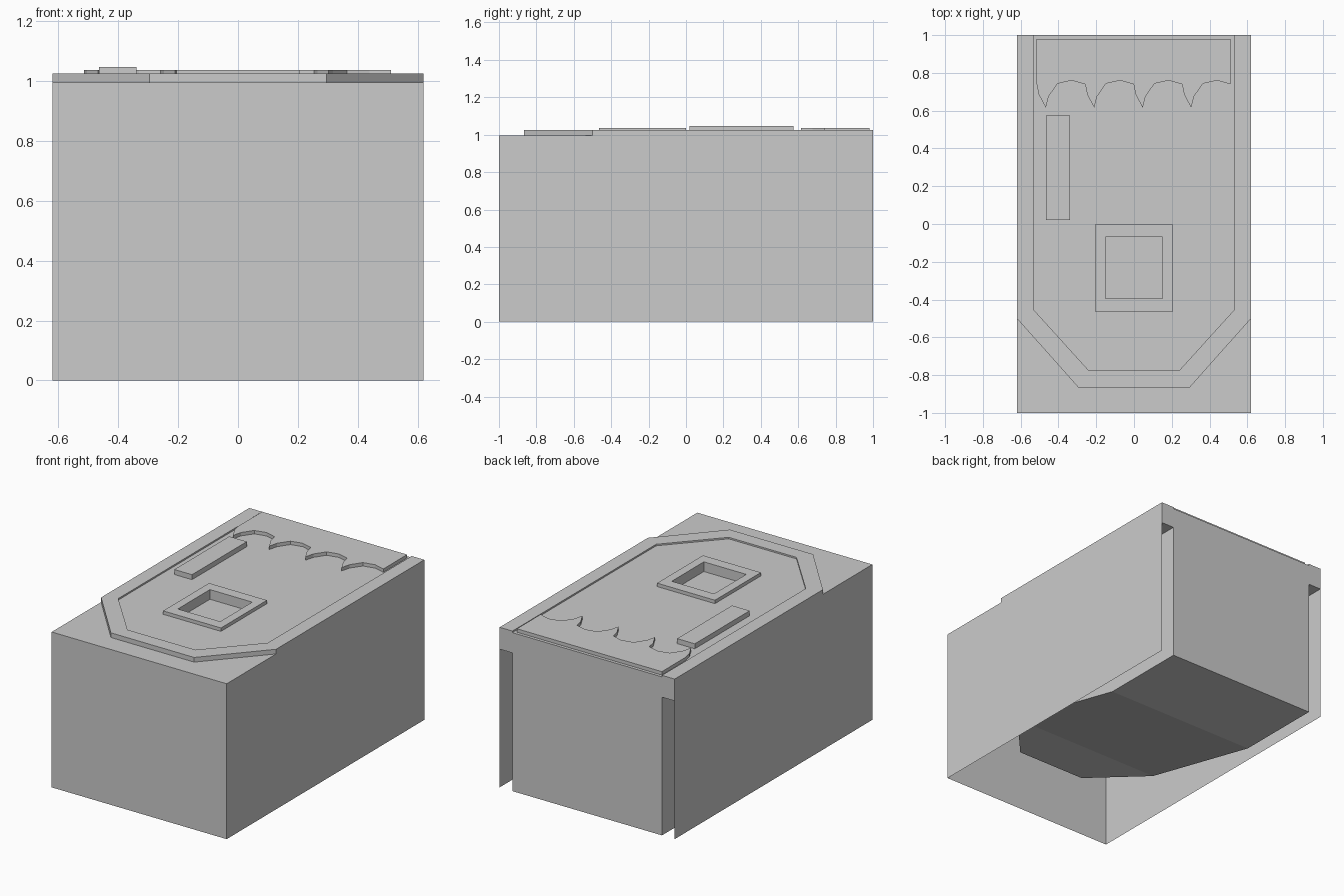
import bpy, bmesh

if "Cube" in bpy.data.objects:
    bpy.data.objects.remove(bpy.data.objects["Cube"])

TOP, FLOOR, LEDGE = 1.025, 1.015, 0.995


def make(name, bm, fix=True):
    if fix:
        bmesh.ops.recalc_face_normals(bm, faces=bm.faces)
    me = bpy.data.meshes.new(name)
    bm.to_mesh(me)
    bm.free()
    ob = bpy.data.objects.new(name, me)
    bpy.context.collection.objects.link(ob)
    return ob


def prism(name, pts, z0, z1):
    bm = bmesh.new()
    face = bm.faces.new([bm.verts.new((x, y, z0)) for x, y in pts])
    ext = bmesh.ops.extrude_face_region(bm, geom=[face], use_keep_orig=True)
    verts = [g for g in ext["geom"] if isinstance(g, bmesh.types.BMVert)]
    bmesh.ops.translate(bm, verts=verts, vec=(0, 0, z1 - z0))
    return make(name, bm)


def rect(x0, x1, y0, y1):
    return [(x0, y0), (x1, y0), (x1, y1), (x0, y1)]


def mirrored(half):
    return half + [(-x, y) for x, y in reversed(half)]


outer = mirrored([(-0.62, 1), (-0.62, -0.5), (-0.295, -0.865)])
inner = mirrored([(-0.53, 1), (-0.53, -0.455), (-0.24, -0.775)])

# Thin outer shell: two sides, front, and front ledge, open behind and below
bm = bmesh.new()
W = 0.62
for poly in (
    [(-W, -1, 0), (W, -1, 0), (W, -1, LEDGE), (-W, -1, LEDGE)],
    [(W, -1, 0), (W, 1, 0), (W, 1, LEDGE), (W, -1, LEDGE)],
    [(-W, 1, 0), (-W, -1, 0), (-W, -1, LEDGE), (-W, 1, LEDGE)],
    [(-W, -1, LEDGE), (W, -1, LEDGE)] + [(x, y, LEDGE) for x, y in outer[4:0:-1]],
):
    bm.faces.new([bm.verts.new(p) for p in poly])
bmesh.ops.remove_doubles(bm, verts=bm.verts, dist=1e-5)
make("outer_shell", bm, fix=False)

# Raised U-shaped rim around the recessed deck
prism("deck_rim", outer + inner[::-1], 0.885, TOP)

# Inner hull: flat deck above, bottom rising toward the front
bm = bmesh.new()
rows = []
for x, y, z in ((0.53, 1, 0), (0.53, 0.43, 0), (0.53, -0.455, 0.2), (0.24, -0.775, 0.22)):
    rows.append([bm.verts.new(p) for p in
                 ((-x, y, z), (x, y, z), (x, y, FLOOR), (-x, y, FLOOR))])
for a, b in zip(rows, rows[1:]):
    for i in range(4):
        j = (i + 1) % 4
        bm.faces.new((a[i], a[j], b[j], b[i]))
bm.faces.new(rows[0])
bm.faces.new(rows[-1])
hull = make("inner_hull", bm)

# Square pocket sunk in the deck
cutter = prism("pocket_cutter", rect(-0.15, 0.15, -0.395, -0.07), 0.975, 1.1)
cutter.hide_render = True
cutter.hide_viewport = True
mod = hull.modifiers.new("pocket", "BOOLEAN")
mod.operation = "DIFFERENCE"
mod.solver = "EXACT"
mod.object = cutter

# Frame around the pocket
bm = bmesh.new()
loops = [[bm.verts.new((x, y, z)) for x, y in r] for r, z in (
    (rect(-0.205, 0.205, -0.465, 0), FLOOR),
    (rect(-0.205, 0.205, -0.465, 0), 1.037),
    (rect(-0.15, 0.15, -0.395, -0.07), 1.037),
    (rect(-0.15, 0.15, -0.395, -0.07), FLOOR))]
for k in range(4):
    a, b = loops[k], loops[(k + 1) % 4]
    for i in range(4):
        j = (i + 1) % 4
        bm.faces.new((a[i], a[j], b[j], b[i]))
make("pocket_frame", bm)

# Raised bar
prism("side_bar", rect(-0.465, -0.34, 0.02, 0.575), FLOOR, 1.047)

# Rear panel with four scallops along its front edge
tooth = [(0, 0.74), (0.011, 0.685), (0.048, 0.616), (0.063, 0.675), (0.11, 0.743), (0.185, 0.76)]
edge = [(-0.515 + i * 0.2565 + x, y) for i in range(4) for x, y in tooth]
prism("scalloped_panel", edge + [(0.512, 0.74), (0.512, 0.98), (-0.515, 0.98)], FLOOR, 1.037)
